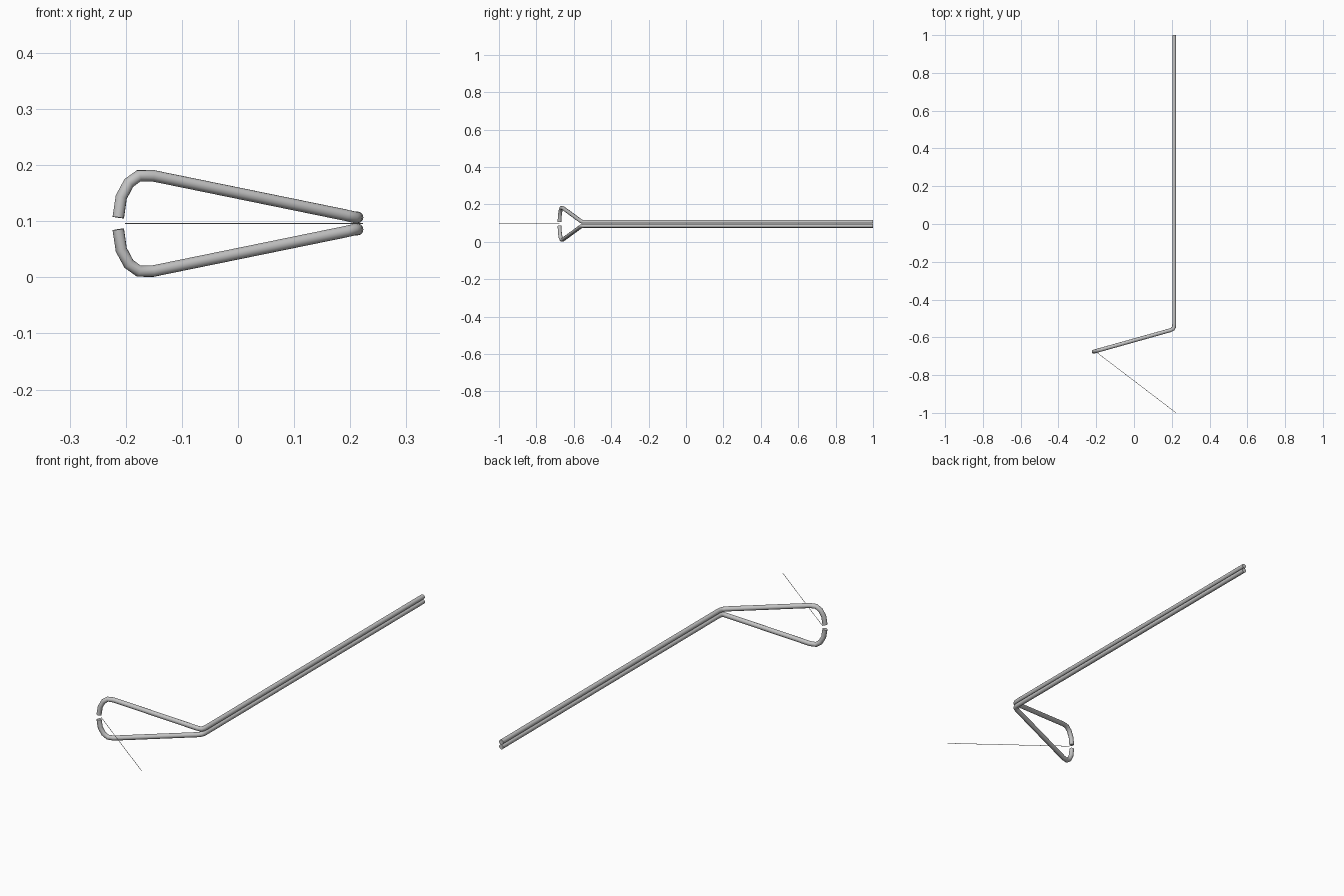
import bpy
import math

if "Cube" in bpy.data.objects:
    bpy.data.objects.remove(bpy.data.objects["Cube"])

MID_Z = 0.096      # height of the mirror plane
R = 0.0104         # tube radius

steel = bpy.data.materials.new("grey_metal")
steel.diffuse_color = (0.55, 0.55, 0.55, 1)
steel.use_nodes = True
steel.node_tree.nodes["Principled BSDF"].inputs["Base Color"].default_value = steel.diffuse_color


def tube(name, points, radius, res):
    """Sweep a round section along a polyline and turn it into a mesh."""
    cu = bpy.data.curves.new(name, 'CURVE')
    cu.dimensions = '3D'
    cu.bevel_depth = radius
    cu.bevel_resolution = res
    cu.use_fill_caps = True
    sp = cu.splines.new('POLY')
    sp.points.add(len(points) - 1)
    for p, co in zip(sp.points, points):
        p.co = (*co, 1)
    ob = bpy.data.objects.new(name, cu)
    bpy.context.collection.objects.link(ob)
    bpy.ops.object.select_all(action='DESELECT')
    ob.select_set(True)
    bpy.context.view_layer.objects.active = ob
    bpy.ops.object.convert(target='MESH')
    ob = bpy.context.view_layer.objects.active
    ob.data.materials.clear()
    ob.data.materials.append(steel)
    bpy.ops.object.shade_smooth_by_angle(angle=math.radians(45))
    return ob


def loop_point(x, dz):
    """Point on the slanted plane of the loop, dz away from the mirror plane."""
    return (x, -0.676 + 0.28 * (x + 0.2134), dz)


# straight handle, bend, flared arm and rounded tip
half = [(0.2131, 1.0, 0.0108), (0.2131, -0.530, 0.0108),
        (0.2115, -0.546, 0.0108), (0.206, -0.556, 0.0114)]
half += [loop_point(x, dz) for x, dz in (
    (0.193, 0.0145), (-0.1518, 0.085), (-0.1768, 0.085),
    (-0.1946, 0.072), (-0.208, 0.047), (-0.2134, 0.0105))]

for name, s in (("upper_rod", 1), ("lower_rod", -1)):
    tube(name, [(x, y, MID_Z + s * dz) for x, y, dz in half], R, 4)

# fine filament leaving the tip of the loop
tube("filament", [(-0.201, -0.677, MID_Z), (0.2225, -0.9995, MID_Z)], 0.0011, 1)
